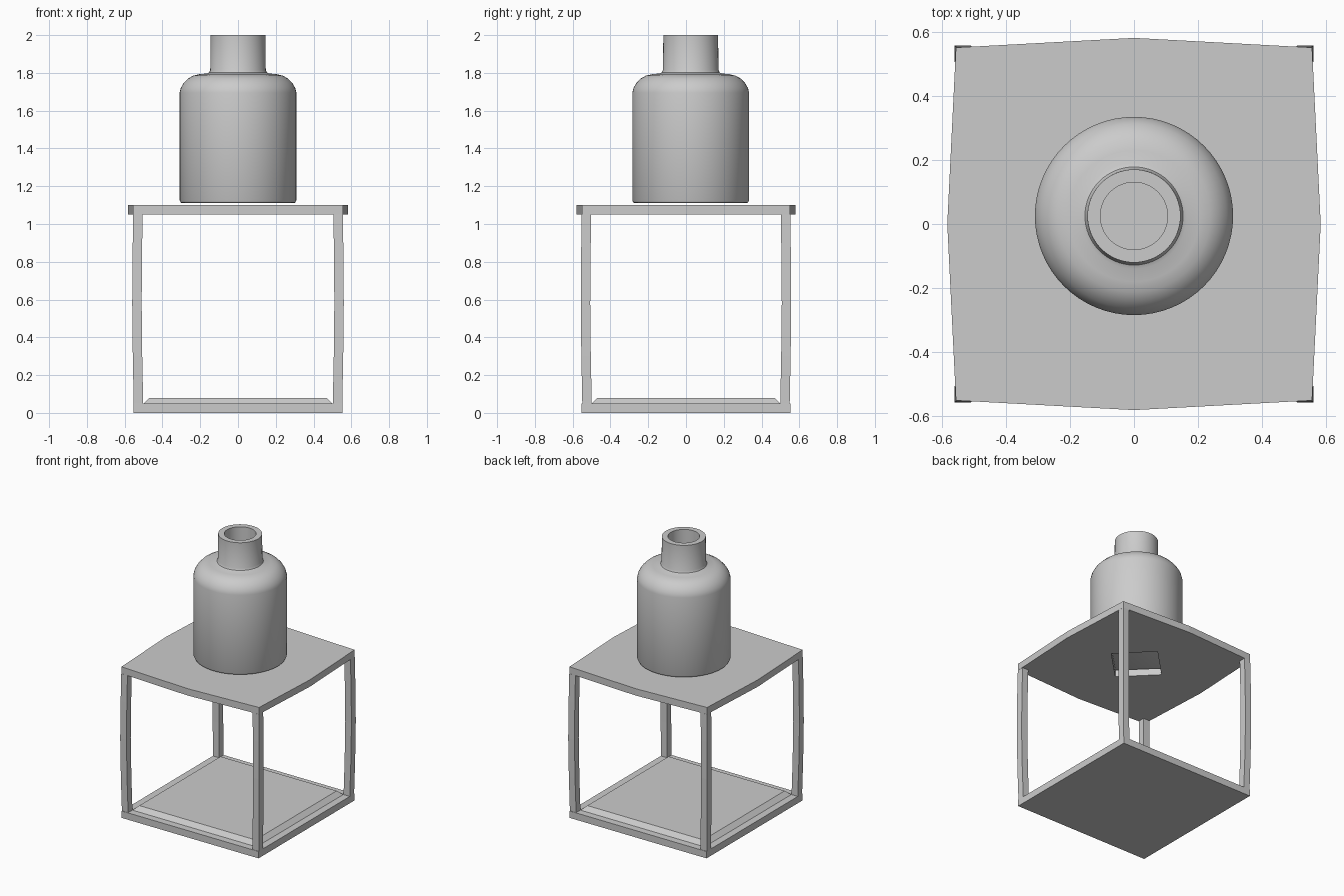
import bpy, bmesh
from math import cos, sin, pi, radians

if "Cube" in bpy.data.objects:
    bpy.data.objects.remove(bpy.data.objects["Cube"])

CY = 0.025  # bottle axis sits slightly towards the back


def finish(name, bm, smooth=False):
    bmesh.ops.recalc_face_normals(bm, faces=bm.faces)
    me = bpy.data.meshes.new(name)
    bm.to_mesh(me)
    bm.free()
    ob = bpy.data.objects.new(name, me)
    bpy.context.collection.objects.link(ob)
    if smooth:
        bpy.context.view_layer.objects.active = ob
        ob.select_set(True)
        bpy.ops.object.shade_smooth_by_angle(angle=radians(35))
        ob.select_set(False)
    return ob


def loft(name, rings, cap=True, closed=False, smooth=False):
    """Skin a list of equal-length vertex rings."""
    bm = bmesh.new()
    vs = [[bm.verts.new(p) for p in r] for r in rings]
    pairs = list(zip(vs, vs[1:])) + ([(vs[-1], vs[0])] if closed else [])
    n = len(rings[0])
    for a, b in pairs:
        for i in range(n):
            j = (i + 1) % n
            bm.faces.new((a[i], a[j], b[j], b[i]))
    if cap:
        bm.faces.new(vs[0])
        bm.faces.new(vs[-1])
    return finish(name, bm, smooth)


def rect(x0, x1, y0, y1, z):
    return [(x0, y0, z), (x1, y0, z), (x1, y1, z), (x0, y1, z)]


def square(h, z):
    return rect(-h, h, -h, h, z)


# Base slab and its bevelled raised panel
loft("base", [square(0.552, 0), square(0.552, 0.05)])
loft("base_panel", [square(0.5, 0.05), square(0.468, 0.08)])

# Four posts, bowed slightly outwards at mid height
for sx, side in ((-1, "left"), (1, "right")):
    for sy, end in ((-1, "front"), (1, "back")):
        rings = []
        for z, o in ((0.05, 0.552), (0.3, 0.557), (0.58, 0.56), (0.85, 0.558), (1.05, 0.555)):
            rings.append(rect(sx * (o - 0.05), sx * o, sy * (o - 0.053), sy * (o - 0.003), z))
        loft(f"{end}_{side}_post", rings)

# Top plate with bowed sides and a diamond hole under the bottle
outer = [(0.582, 0), (0.555, 0.55), (0, 0.58), (-0.555, 0.55),
         (-0.582, 0), (-0.555, -0.55), (0, -0.58), (0.555, -0.55)]
R = 0.22
hole = []
for i in range(8):
    r = R if i % 2 == 0 else R * cos(pi / 4)
    hole.append((r * cos(i * pi / 4), CY + r * sin(i * pi / 4)))
lo, hi = 1.05, 1.1
loft("top_plate", [[(x, y, z) for x, y in ring] for ring, z in
                   ((outer, lo), (outer, hi), (hole, hi), (hole, lo))],
     cap=False, closed=True)

# Hollow bottle: outer profile up, over the lip, inner profile back down
profile = [(0.295, 1.11), (0.304, 1.114), (0.309, 1.125), (0.309, 1.695),
           (0.303, 1.72), (0.288, 1.746), (0.265, 1.77), (0.238, 1.785),
           (0.205, 1.793), (0.165, 1.797), (0.153, 1.802), (0.147, 1.815),
           (0.145, 2.0), (0.105, 2.0), (0.105, 1.775), (0.13, 1.757),
           (0.2, 1.753), (0.24, 1.735), (0.268, 1.69), (0.268, 1.15)]
N = 64
loft("bottle", [[(r * cos(2 * pi * i / N), CY + r * sin(2 * pi * i / N), z)
                 for i in range(N)] for r, z in profile], smooth=True)
